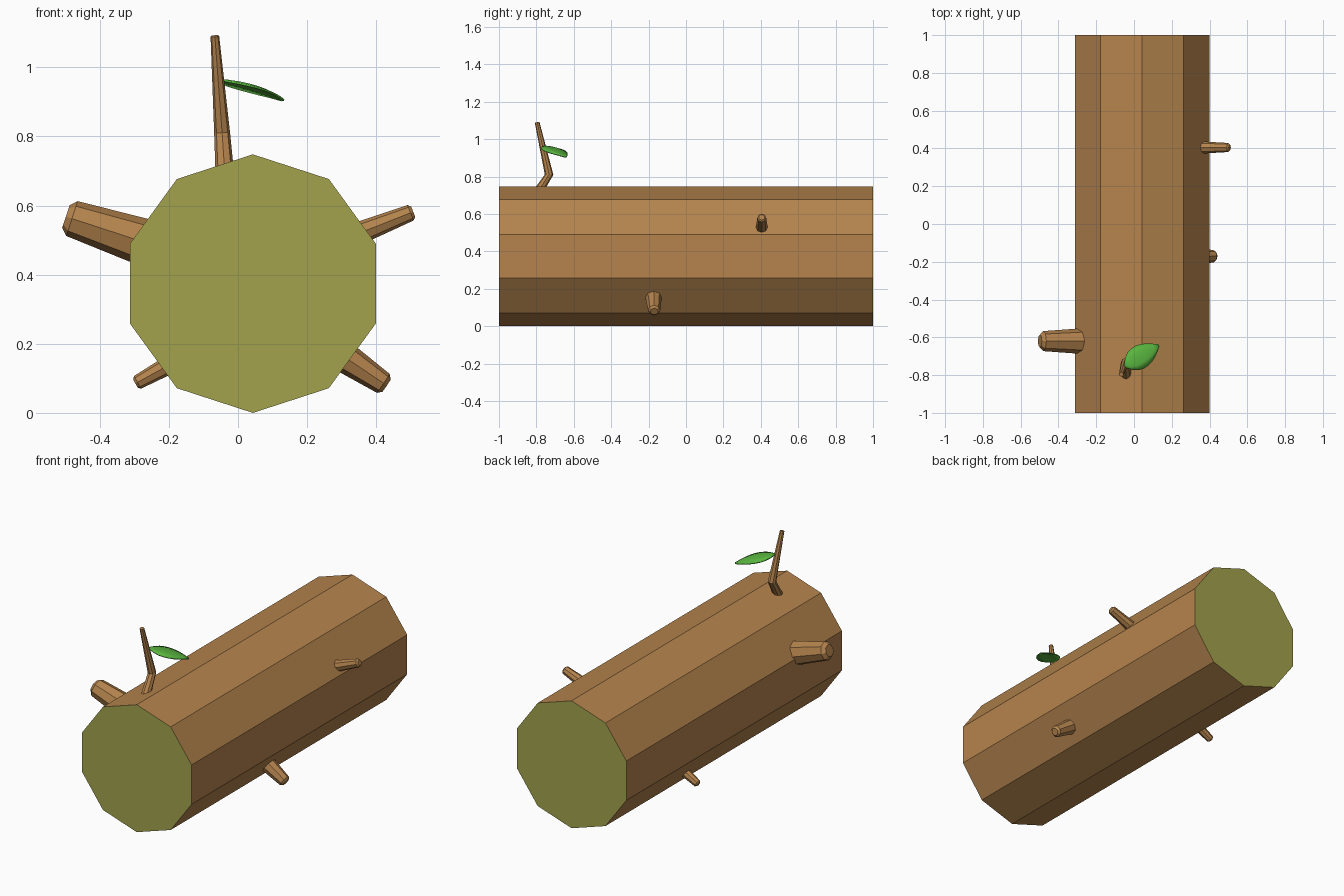
import bpy, bmesh, math
from mathutils import Vector

if "Cube" in bpy.data.objects:
    bpy.data.objects.remove(bpy.data.objects["Cube"])


def mat(name, col):
    m = bpy.data.materials.new(name)
    m.diffuse_color = (*col, 1)
    m.use_nodes = True
    m.node_tree.nodes["Principled BSDF"].inputs["Base Color"].default_value = m.diffuse_color
    return m


BARK = mat("bark brown", (0.46, 0.23, 0.075))
CUT = mat("cut wood olive", (0.36, 0.36, 0.075))
LEAF = mat("leaf green", (0.10, 0.46, 0.05))


def make(name, bm, *mats):
    bmesh.ops.recalc_face_normals(bm, faces=bm.faces)
    me = bpy.data.meshes.new(name)
    bm.to_mesh(me)
    bm.free()
    ob = bpy.data.objects.new(name, me)
    bpy.context.collection.objects.link(ob)
    for m in mats:
        me.materials.append(m)
    return ob


def tube(name, pts, radii, sides, *mats):
    """Rings of the given radii along a path, capped at both ends."""
    pts = [Vector(p) for p in pts]
    bm = bmesh.new()
    rings = []
    for i, (p, r) in enumerate(zip(pts, radii)):
        d = (pts[min(i + 1, len(pts) - 1)] - pts[max(i - 1, 0)]).normalized()
        ref = Vector((0, 0, 1)) if abs(d.z) < 0.8 else Vector((0, 1, 0))
        u = (ref - d * ref.dot(d)).normalized()
        v = d.cross(u)
        rings.append([bm.verts.new(p + r * (u * math.cos(a) + v * math.sin(a)))
                      for a in (2 * math.pi * k / sides for k in range(sides))])
    for a, b in zip(rings, rings[1:]):
        for k in range(sides):
            n = (k + 1) % sides
            bm.faces.new((a[k], a[n], b[n], b[k]))
    bm.faces.new(rings[0])
    bm.faces.new(rings[-1])
    return make(name, bm, *mats)


# trunk: ten-sided log lying along y, with olive cut ends
log = tube("trunk", [(0.043, -1, 0.374), (0.043, 1, 0.374)], [0.374] * 2, 10, BARK, CUT)
for f in log.data.polygons:
    f.material_index = int(abs(f.normal.y) > 0.9)


# sawn-off branch stubs with a small chamfer at the tip
def stub(name, base, tip, r0, r1):
    b, t = Vector(base), Vector(tip)
    c = r1 * 0.35
    tube(name, [b, t - (t - b).normalized() * c, t], [r0, r1, r1 - c], 8, BARK)


stub("upper_left_branch", (-0.22, -0.62, 0.477), (-0.498, -0.62, 0.568), 0.072, 0.053)
stub("upper_right_branch", (0.33, 0.405, 0.512), (0.507, 0.405, 0.582), 0.034, 0.024)
stub("lower_right_branch", (0.28, -0.175, 0.18), (0.43, -0.17, 0.079), 0.048, 0.033)
stub("lower_left_branch", (-0.17, 0.31, 0.155), (-0.297, 0.31, 0.085), 0.029, 0.021)

# bent twig
tube("twig", [(-0.038, -0.81, 0.69), (-0.046, -0.732, 0.81), (-0.067, -0.796, 1.09)],
     [0.027, 0.023, 0.0125], 8, BARK)

# drooping leaf, swept along its midrib
bm = bmesh.new()
root, along, side = Vector((-0.05, -0.755, 0)), Vector((0.85, 0.53, 0)), Vector((-0.53, 0.85, 0))
widths = [0.006, 0.036, 0.055, 0.062, 0.062, 0.056, 0.044, 0.026, 0.006]
rows = []
for i, w in enumerate(widths):
    t = i / (len(widths) - 1)
    row = []
    for s in (-1, -0.5, 0, 0.5, 1):
        p = root + along * (0.212 * t) + side * (w * s)
        p.z = 0.963 - 0.012 * t - 0.046 * t * t - 0.010 * s * s * w / 0.062
        row.append(bm.verts.new(p))
    rows.append(row)
for a, b in zip(rows, rows[1:]):
    for k in range(4):
        bm.faces.new((a[k], a[k + 1], b[k + 1], b[k]))
leaf = make("leaf", bm, LEAF)
for f in leaf.data.polygons:
    f.use_smooth = True
mod = leaf.modifiers.new("thickness", "SOLIDIFY")
mod.thickness = 0.006
mod.offset = 0
